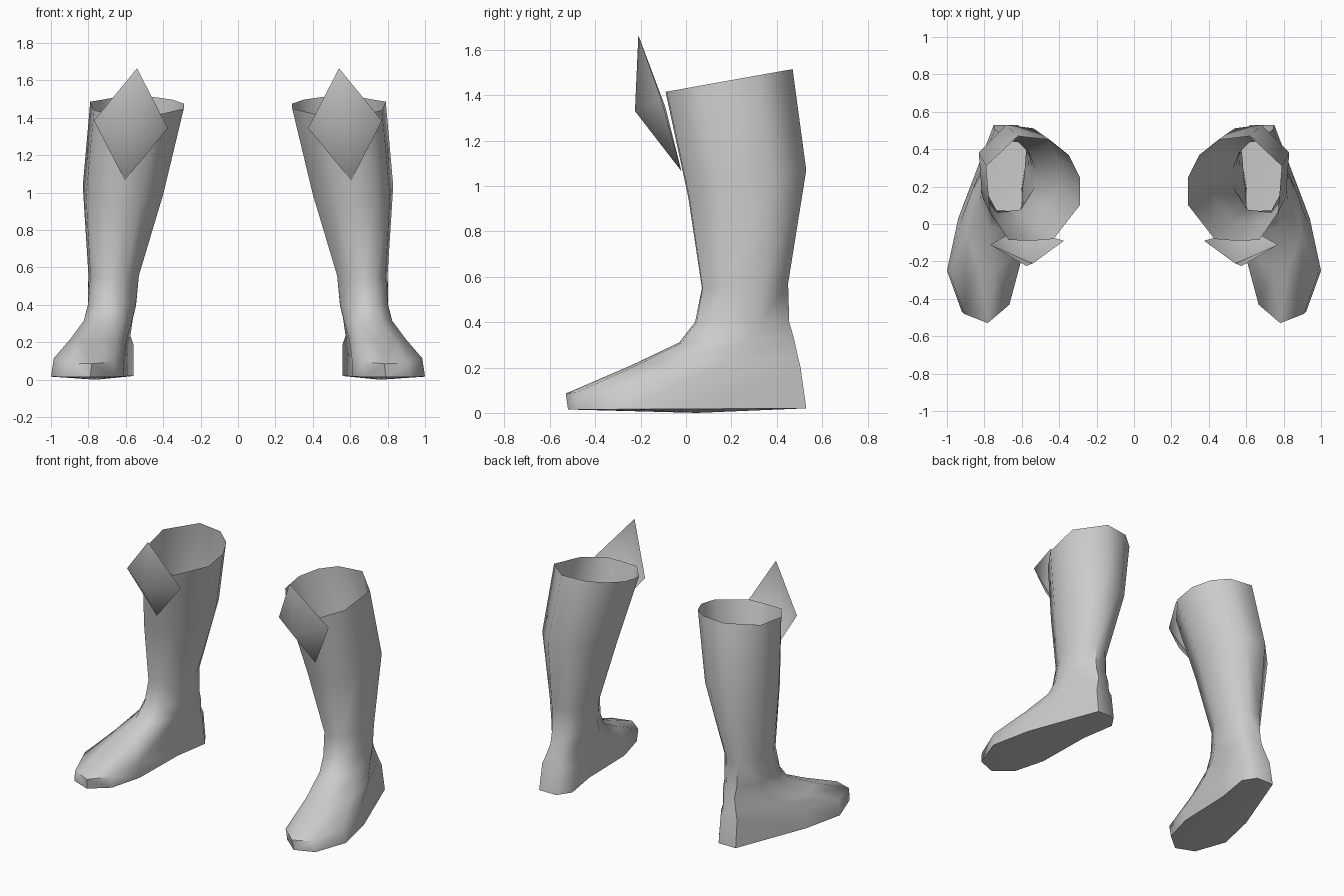
import bpy, bmesh

if "Cube" in bpy.data.objects:
    bpy.data.objects.remove(bpy.data.objects["Cube"])

grey = bpy.data.materials.new("grey leather")
grey.diffuse_color = (0.6, 0.6, 0.6, 1)
grey.use_nodes = True
grey.node_tree.nodes["Principled BSDF"].inputs["Base Color"].default_value = grey.diffuse_color

# Outlines from above, same point order: toe, outer side, heel, inner side
SOLE = [(.79, -.52), (.92, -.47), (1, -.25), (.94, .03), (.75, .53),
        (.62, .53), (.56, .44), (.60, .20), (.61, -.20), (.67, -.42)]
CUFF = [(.55, -.09), (.67, -.085), (.77, .06), (.79, .31), (.62, .47),
        (.45, .45), (.35, .37), (.29, .25), (.29, .10), (.43, -.08)]

# Boot sections: x min, x max, y min, y max, z at front, z at back, cuff blend
RINGS = [(.56, 1.0, -.52, .53, .015, .02, 0),
         (.56, .985, -.53, .505, .085, .20, 0),
         (.565, .90, -.24, .495, .21, .24, .25),
         (.55, .83, -.03, .475, .31, .33, .5),
         (.54, .81, .04, .455, .40, .40, .8),
         (.53, .80, .07, .45, .55, .57, 1),
         (.40, .83, .01, .53, .95, 1.07, 1),
         (.29, .79, -.09, .47, 1.415, 1.515, 1)]


def unit(outline):
    """Scale an outline to the unit square."""
    xs, ys = zip(*outline)
    return [((x - min(xs)) / (max(xs) - min(xs)),
             (y - min(ys)) / (max(ys) - min(ys))) for x, y in outline]


def finish(bm, name, side, angle):
    """Make the object for one side, mirrored for the other."""
    for v in bm.verts:
        v.co.x *= side
    if side < 0:
        bmesh.ops.reverse_faces(bm, faces=bm.faces)
    me = bpy.data.meshes.new(name)
    bm.to_mesh(me)
    bm.free()
    me.materials.append(grey)
    ob = bpy.data.objects.new(name, me)
    bpy.context.collection.objects.link(ob)
    bpy.ops.object.select_all(action='DESELECT')
    ob.select_set(True)
    bpy.context.view_layer.objects.active = ob
    bpy.ops.object.shade_smooth_by_angle(angle=angle)


def boot(side, name):
    bm = bmesh.new()
    loops = []
    for x0, x1, y0, y1, zf, zb, t in RINGS:
        loop = []
        for (ax, ay), (bx, by) in zip(unit(SOLE), unit(CUFF)):
            u, v = ax + (bx - ax) * t, ay + (by - ay) * t
            loop.append(bm.verts.new((x0 + (x1 - x0) * u, y0 + (y1 - y0) * v,
                                      zf + (zb - zf) * v)))
        loops.append(loop)
    n = len(SOLE)
    # Shell, open at the top
    for low, high in zip(loops, loops[1:]):
        for i in range(n):
            j = (i + 1) % n
            bm.faces.new((low[i], low[j], high[j], high[i]))
    # Slightly bulged sole
    mid = bm.verts.new((.76, .05, 0))
    for i in range(n):
        bm.faces.new((loops[0][(i + 1) % n], loops[0][i], mid))
    finish(bm, name, side, 1.0)


def knee_plate(side, name):
    # Folded diamond around a raised centre
    bm = bmesh.new()
    rim = [bm.verts.new(c) for c in ((.54, -.21, 1.665), (.375, -.09, 1.345),
                                     (.605, -.02, 1.065), (.77, -.11, 1.385))]
    tip = bm.verts.new((.575, -.225, 1.33))
    for i in range(4):
        bm.faces.new((rim[i], rim[(i + 1) % 4], tip))
    finish(bm, name, side, 1.4)


for side, label in ((1, "left"), (-1, "right")):
    boot(side, label + "_boot")
    knee_plate(side, label + "_knee_plate")
